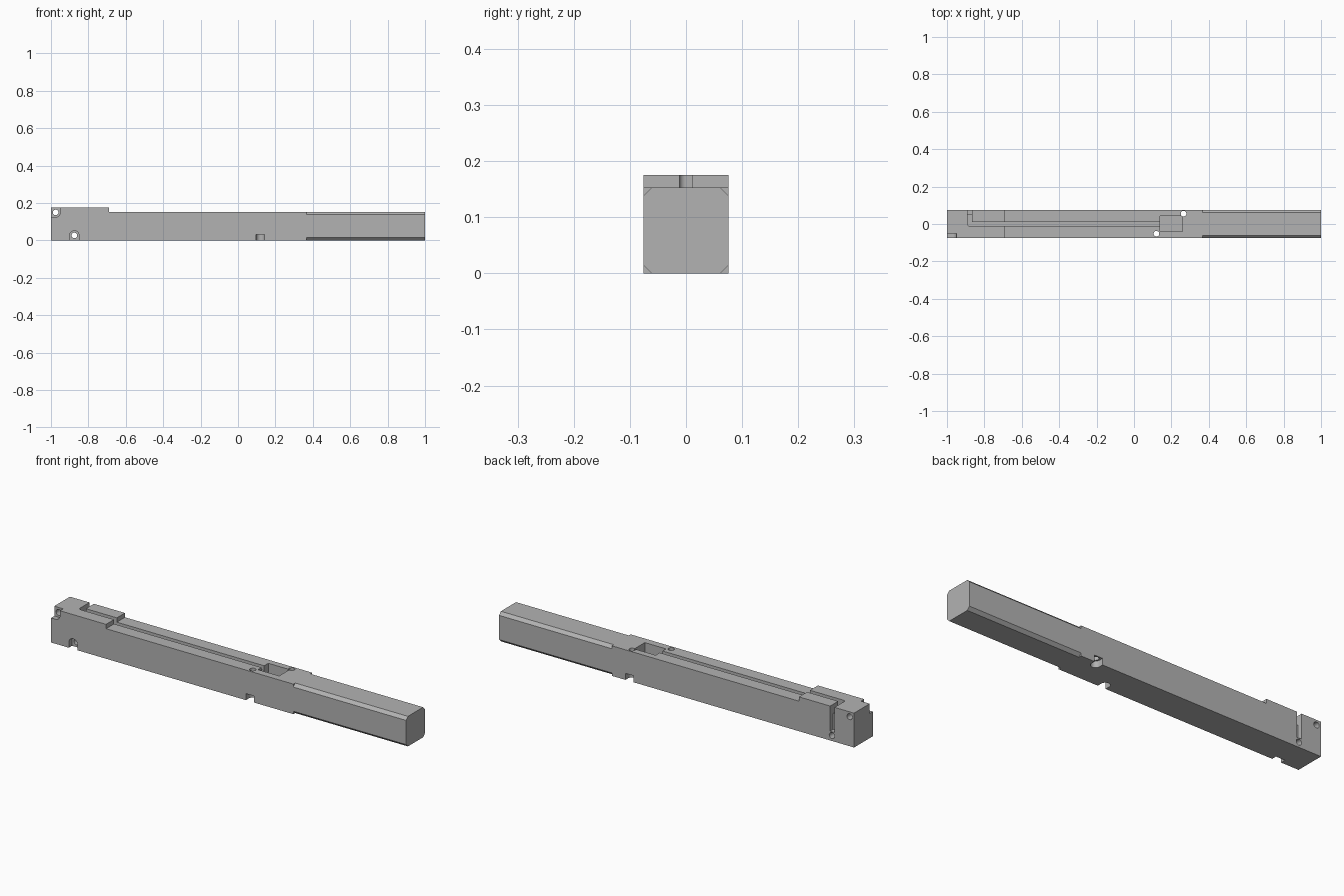
import bpy, bmesh, math
from mathutils import Vector

old = bpy.data.objects.get("Cube")
if old:
    bpy.data.objects.remove(old, do_unlink=True)

grey = bpy.data.materials.new("plain_grey")
grey.use_nodes = True
colour = (0.45, 0.45, 0.45, 1)
grey.diffuse_color = colour
grey.node_tree.nodes["Principled BSDF"].inputs["Base Color"].default_value = colour

HALF = 0.076     # half width
DECK = 0.153     # height of the long bar
TOP = 0.175      # height of the raised end
OUT = 0.1        # safely outside the sides


def prism(name, axis, outline, lo, hi):
    """Extrude a flat outline along an axis from lo to hi."""
    place = {"x": lambda a, b, t: (t, a, b),
             "y": lambda a, b, t: (a, t, b),
             "z": lambda a, b, t: (a, b, t)}[axis]
    bm = bmesh.new()
    low = [bm.verts.new(place(a, b, lo)) for a, b in outline]
    high = [bm.verts.new(place(a, b, hi)) for a, b in outline]
    bm.faces.new(low)
    bm.faces.new(high)
    for i in range(len(low)):
        j = (i + 1) % len(low)
        bm.faces.new((low[i], low[j], high[j], high[i]))
    bmesh.ops.recalc_face_normals(bm, faces=bm.faces)
    mesh = bpy.data.meshes.new(name)
    bm.to_mesh(mesh)
    bm.free()
    mesh.materials.append(grey)
    obj = bpy.data.objects.new(name, mesh)
    bpy.context.collection.objects.link(obj)
    return obj


def arc(cx, cy, r, start, end, steps=12):
    angles = [math.radians(start + (end - start) * i / steps) for i in range(steps + 1)]
    return [(cx + r * math.cos(a), cy + r * math.sin(a)) for a in angles]


def circle(cx, cy, r):
    return arc(cx, cy, r, 0, 360, 24)[:-1]


def rect(a0, a1, b0, b1):
    return [(a0, b0), (a1, b0), (a1, b1), (a0, b1)]


# Stepped bar with a raised end
body = prism("beam_body", "y",
             [(-1, 0), (1, 0), (1, DECK), (-0.69, DECK), (-0.69, TOP), (-1, TOP)],
             -HALF, HALF)
cutters = []


def cut(name, axis, outline, lo, hi):
    cutters.append(prism(name, axis, outline, lo, hi))


# Chamfers on the four long edges of the plain end
c = 0.015
for side in (-1, 1):
    for z, up in ((0, -1), (DECK, 1)):
        y = side * HALF
        cut("chamfer_cutter", "x",
            [(y - side * 2 * c, z + up * c), (y + side * c, z + up * c),
             (y + side * c, z - up * 2 * c)], 0.365, 1.1)

# Wire channel: along the top, round the bend and down the back
cut("channel_cutter", "z",
    [(0.16, -0.012), (0.16, 0.011), (-0.865, 0.011), (-0.865, OUT), (-0.89, OUT)]
    + arc(-0.878, 0, 0.012, 180, 270, 6), 0.128, 0.25)
cut("back_slot_cutter", "y", rect(-0.89, -0.865, 0.047, 0.25), 0.051, OUT)

# Rectangular pocket in the top
cut("pocket_cutter", "z", rect(0.14, 0.26, -0.04, 0.044), 0.053, 0.25)

# Crosswise bolt holes and their recesses on the front
for x, z in ((-0.875, 0.027), (-0.975, 0.15)):
    cut("cross_hole_cutter", "y", circle(x, z, 0.015), -OUT, OUT)
cut("low_recess_cutter", "y",
    [(-0.9, -0.05), (-0.85, -0.05)] + arc(-0.875, 0.027, 0.025, 0, 180),
    -OUT, -0.05)
cut("corner_recess_cutter", "y",
    [(-1.1, 0.25), (-1.1, 0.125)] + arc(-0.975, 0.15, 0.025, 270, 360, 8)
    + [(-0.95, 0.25)], -OUT, -0.05)

# Upright bolt holes with round-ended slots underneath, one on each side
for x, y, side in ((0.12, -0.052, -1), (0.265, 0.055, 1)):
    cut("upright_hole_cutter", "z", circle(x, y, 0.015), -0.05, 0.25)
    start = 0 if side < 0 else 180
    cut("nut_slot_cutter", "z",
        arc(x, y, 0.0225, start, start + 180)
        + [(x + side * 0.0225, side * OUT), (x - side * 0.0225, side * OUT)],
        -0.05, 0.033)

# Apply all cuts, then drop the cutters
for cutter in cutters:
    cutter.hide_render = True
    mod = body.modifiers.new(cutter.name, "BOOLEAN")
    mod.operation = "DIFFERENCE"
    mod.solver = "EXACT"
    mod.object = cutter
bpy.context.view_layer.update()
graph = bpy.context.evaluated_depsgraph_get()
result = bpy.data.meshes.new_from_object(body.evaluated_get(graph))
body.modifiers.clear()
body.data = result
for cutter in cutters:
    bpy.data.objects.remove(cutter, do_unlink=True)

# Smooth the round walls, keep the corners sharp
bpy.ops.object.select_all(action="DESELECT")
body.select_set(True)
bpy.context.view_layer.objects.active = body
bpy.ops.object.shade_smooth_by_angle(angle=math.radians(30))
